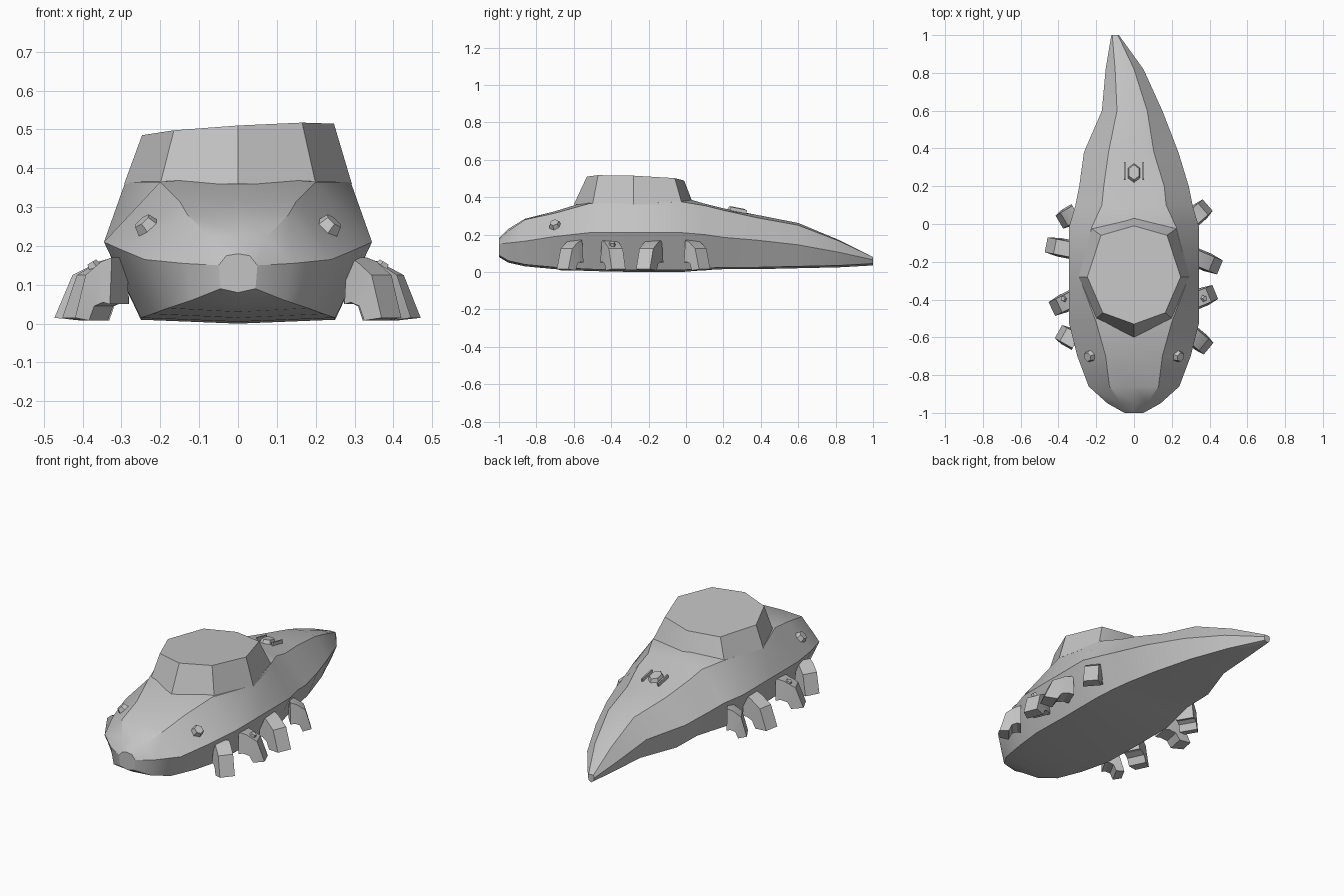
import bpy
import bmesh
from math import radians, pi
from mathutils import Vector

cube = bpy.data.objects.get("Cube")
if cube:
    bpy.data.objects.remove(cube, do_unlink=True)

grey = bpy.data.materials.new("plain grey")
grey.use_nodes = True
tone = (0.55, 0.55, 0.55, 1)
grey.diffuse_color = tone
grey.node_tree.nodes["Principled BSDF"].inputs["Base Color"].default_value = tone


def finish(name, bm, angle=30):
    """Turn a bmesh into a shaded object with the shared material."""
    bmesh.ops.recalc_face_normals(bm, faces=bm.faces)
    mesh = bpy.data.meshes.new(name)
    bm.to_mesh(mesh)
    bm.free()
    mesh.materials.append(grey)
    obj = bpy.data.objects.new(name, mesh)
    bpy.context.collection.objects.link(obj)
    bpy.ops.object.select_all(action='DESELECT')
    obj.select_set(True)
    bpy.context.view_layer.objects.active = obj
    bpy.ops.object.shade_smooth_by_angle(angle=radians(angle))
    return obj


def loft(rings, caps=True):
    """Bridge matching closed rings of points with quads."""
    bm = bmesh.new()
    rows = [[bm.verts.new(p) for p in ring] for ring in rings]
    count = len(rows[0])
    for a, b in zip(rows, rows[1:]):
        for i in range(count):
            j = (i + 1) % count
            bm.faces.new((a[i], a[j], b[j], b[i]))
    if caps:
        bm.faces.new(rows[0])
        bm.faces.new(rows[-1])
    return bm


# Body: snout to curved tail
# y, centre x, rim width, rim z, shoulder width, shoulder z, top z, belly width, belly z
stations = [
    (-1.0, 0, .05, .15, .03, .175, .18, .045, .09),
    (-.95, 0, .14, .155, .07, .22, .23, .12, .06),
    (-.86, 0, .24, .165, .13, .28, .285, .18, .04),
    (-.7, 0, .3, .19, .15, .315, .325, .22, .025),
    (-.52, 0, .345, .21, .2, .365, .38, .25, .015),
    (-.28, 0, .345, .21, .29, .365, .39, .25, .01),
    (-.02, 0, .345, .21, .225, .375, .4, .25, .01),
    (.1, 0, .31, .2, .17, .355, .365, .23, .02),
    (.2, 0, .29, .185, .16, .33, .34, .21, .025),
    (.38, -.015, .25, .17, .12, .29, .305, .19, .025),
    (.6, -.01, .16, .145, .08, .25, .262, .12, .03),
    (.82, -.05, .1, .105, .05, .165, .17, .07, .035),
    (1.0, -.1, .02, .065, .015, .08, .08, .015, .045),
]
rings = []
for y, c, wm, zm, ws, zs, zt, wb, zb in stations:
    right = [(wb, zb), (wm, zm), (ws, zs)]
    half = [(0, max(0, zb - .01))] + right + [(0, zt)]
    half += [(-w, z) for w, z in reversed(right)]
    rings.append([(c + x, y, z) for x, z in half])
finish("body", loft(rings))

# Raised shell on the back, its roof tilted a little
base = [(0, -.6), (.2, -.5), (.293, -.28), (.23, -.02), (0, .04)]
roof = [(0, -.53), (.165, -.47), (.247, -.28), (.175, -.06), (0, -.01)]


def both_sides(points):
    return points + [(-x, y) for x, y in reversed(points[1:-1])]


def roof_z(x, y):
    return .5 + .06 * x - .04 * (y + .28)


low = [(x, y, .36) for x, y in both_sides(base)]
high = [(x, y, roof_z(x, y)) for x, y in both_sides(roof)]
shell = loft([low, high])
finish("shell", shell)

# Legs: side profile swept across the leg's width, each with its own stride
legs = [
    ("left", 1, [(.03, .39, .1), (-.17, .455, -.23), (-.41, .43, -.36), (-.59, .395, -.66)]),
    ("right", -1, [(.06, .395, .01), (-.14, .465, -.11), (-.39, .435, -.45), (-.62, .4, -.57)]),
]
for side, sign, strides in legs:
    for number, (root_y, tip_x, tip_y) in enumerate(strides, 1):
        root = Vector((sign * .31, root_y, 0))
        tip = Vector((sign * tip_x, tip_y, 0))
        reach = (tip - root).length
        out = (tip - root).normalized()
        across = Vector((-out.y, out.x, 0))
        # each ring: upper distance, upper z, lower distance, lower z
        profile = [(-.05, .17, -.05, .05), (.25, .16, .15, .055),
                   (.7, .125, .4, .045), (1, .015, .55, .008)]
        rings = []
        for du, zu, dl, zl in profile:
            upper = root + out * reach * du + Vector((0, 0, zu))
            lower = root + out * reach * dl + Vector((0, 0, zl))
            rings.append([upper - across * .04, upper + across * .04,
                          lower + across * .05, lower - across * .05])
        finish(f"{side}_leg_{number}", loft(rings), 20)


def stud(name, centre, normal, radius, height, sides, stretch=1):
    """Low bevelled button standing on a surface."""
    bm = bmesh.new()
    bmesh.ops.create_cone(bm, cap_ends=True, segments=sides, radius1=radius,
                          radius2=radius * .65, depth=height)
    bmesh.ops.scale(bm, vec=(1, stretch, 1), verts=bm.verts)
    obj = finish(name, bm, 20)
    obj.location = centre
    obj.rotation_euler = Vector(normal).to_track_quat('Z', 'Y').to_euler()


# Eyes and the small knobs above the second pair of legs
for side, sign in (("left", 1), ("right", -1)):
    stud(f"{side}_eye", (sign * .235, -.7, .25), (sign * .64, -.25, .75), .038, .04, 6)
    stud(f"{side}_leg_knob", (sign * .37, -.395, .145), (sign * .5, 0, .85), .022, .03, 5)

# Vent on the back, with a thin fin along each side
stud("back_vent", (0, .27, .325), (0, .2, 1), .045, .04, 6, 1.4)
for side, sign in (("left", 1), ("right", -1)):
    bm = bmesh.new()
    bmesh.ops.create_cube(bm, size=1)
    bmesh.ops.scale(bm, vec=(.008, .09, .03), verts=bm.verts)
    fin = finish(f"{side}_vent_fin", bm)
    fin.location = (sign * .05, .28, .325)
    fin.rotation_euler.x = -.2
